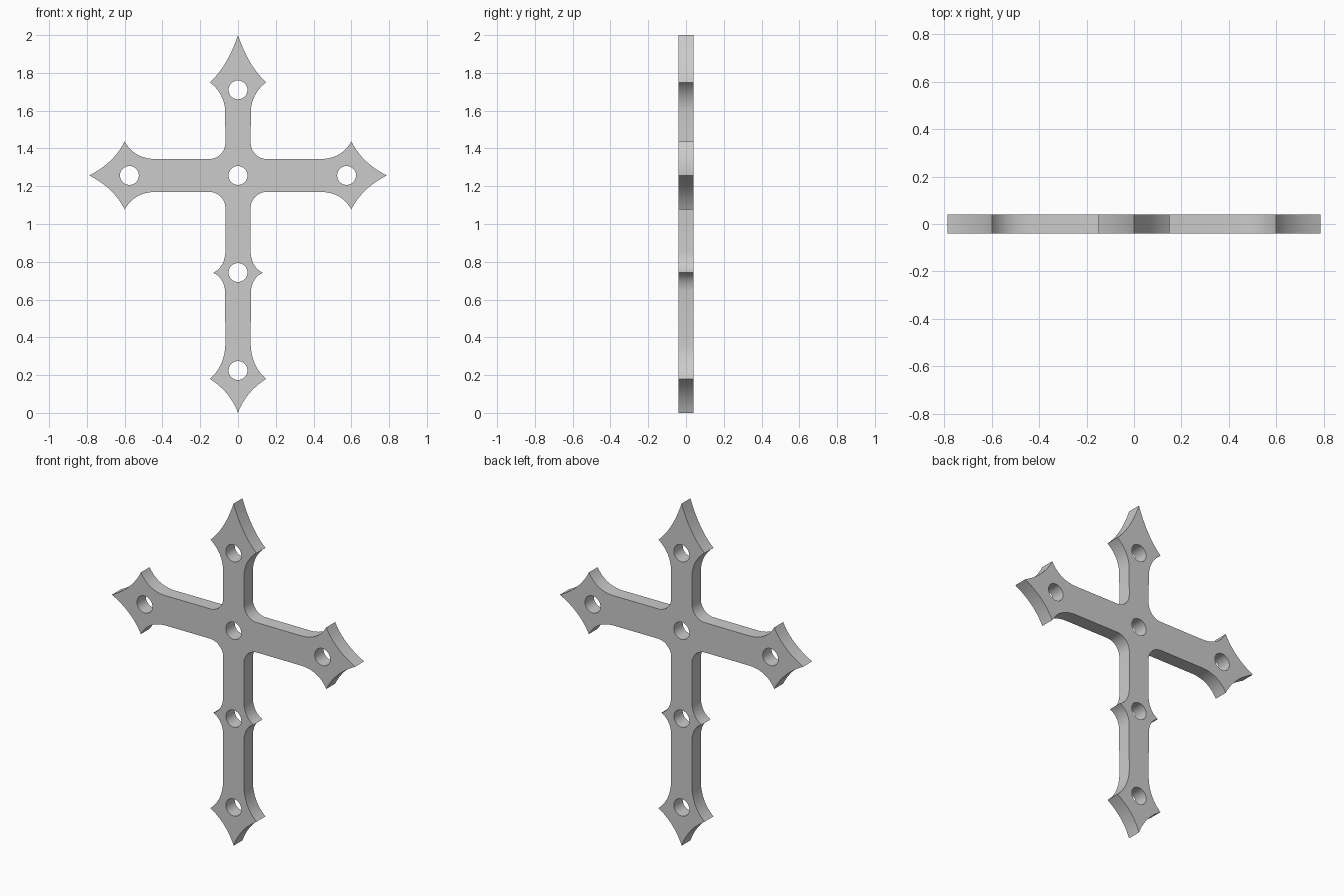
import bpy, bmesh
from math import cos, sin, pi, radians
from mathutils import Matrix, Vector

if "Cube" in bpy.data.objects:
    bpy.data.objects.remove(bpy.data.objects["Cube"])

HALF = 0.041       # half thickness
ARM_Z = 1.257      # height of the crossbar axis
SHAFT = 0.067      # half width of the upright
BAR = 0.087        # half width of the crossbar


def arc(a, c, b, w=1.0, n=12):
    """Weighted quadratic curve from a to b pulled toward c (end point left out)."""
    a, c, b = Vector(a), Vector(c), Vector(b)
    pts = []
    for i in range(n):
        t = i / n
        k0, k1, k2 = (1 - t) ** 2, 2 * w * t * (1 - t), t * t
        pts.append((a * k0 + c * k1 + b * k2) / (k0 + k1 + k2))
    return pts


top, bar_b = ARM_Z + BAR, ARM_Z - BAR
R = 0.085          # inner corner fillet
right = []
# top spearhead
right += arc((0, 2.0), (0.056, 1.835), (0.149, 1.75))
right += arc((0.149, 1.75), (0.07, 1.69), (SHAFT, 1.59))
# upper inner corner
right += arc((SHAFT, top + R), (SHAFT, top), (SHAFT + R, top), 0.707)
# side arm spearhead
right += arc((0.44, top), (0.55, top + 0.003), (0.60, 1.437))
right += arc((0.60, 1.437), (0.655, 1.325), (0.787, ARM_Z))
right += arc((0.787, ARM_Z), (0.655, 2 * ARM_Z - 1.325), (0.60, 2 * ARM_Z - 1.437))
right += arc((0.60, 2 * ARM_Z - 1.437), (0.55, bar_b - 0.003), (0.44, bar_b))
right.append(Vector((0.44, bar_b)))
# lower inner corner
right += arc((SHAFT + R, bar_b), (SHAFT, bar_b), (SHAFT, bar_b - R), 0.707)
right.append(Vector((SHAFT, bar_b - R)))
# barbs halfway down the upright
right += arc((SHAFT, 0.85), (0.072, 0.77), (0.131, 0.742))
right += arc((0.131, 0.742), (0.072, 0.714), (SHAFT, 0.634))
# bottom spearhead
right += arc((SHAFT, 0.36), (0.072, 0.245), (0.149, 0.18))
right += arc((0.149, 0.18), (0.04, 0.11), (0, 0))
right.append(Vector((0, 0)))
outline = right + [Vector((-p.x, p.y)) for p in reversed(right[1:-1])]

# round through holes
loops = [outline]
for hx, hz in [(0, 1.71), (0, ARM_Z), (-0.575, ARM_Z), (0.575, ARM_Z),
               (0, 0.743), (0, 0.224)]:
    loops.append([Vector((hx + 0.05 * cos(i * pi / 20), hz + 0.05 * sin(i * pi / 20)))
                  for i in range(40)])

# filled and extruded flat curve
curve = bpy.data.curves.new("cross_plate", 'CURVE')
curve.dimensions = '2D'
curve.fill_mode = 'BOTH'
curve.extrude = HALF
for pts in loops:
    s = curve.splines.new('POLY')
    s.points.add(len(pts) - 1)
    for sp, p in zip(s.points, pts):
        sp.co = (p.x, p.y, 0, 1)
    s.use_cyclic_u = True
plate = bpy.data.objects.new("cross_plate", curve)
bpy.context.collection.objects.link(plate)
bpy.context.view_layer.objects.active = plate
plate.select_set(True)
bpy.ops.object.convert(target='MESH')
plate = bpy.context.object

# stand upright, weld and shade
bm = bmesh.new()
bm.from_mesh(plate.data)
bmesh.ops.remove_doubles(bm, verts=bm.verts, dist=1e-5)
bmesh.ops.transform(bm, matrix=Matrix.Rotation(radians(90), 4, 'X'), verts=bm.verts)
bmesh.ops.recalc_face_normals(bm, faces=bm.faces)
bm.to_mesh(plate.data)
bm.free()
bpy.ops.object.shade_smooth_by_angle(angle=radians(30))
